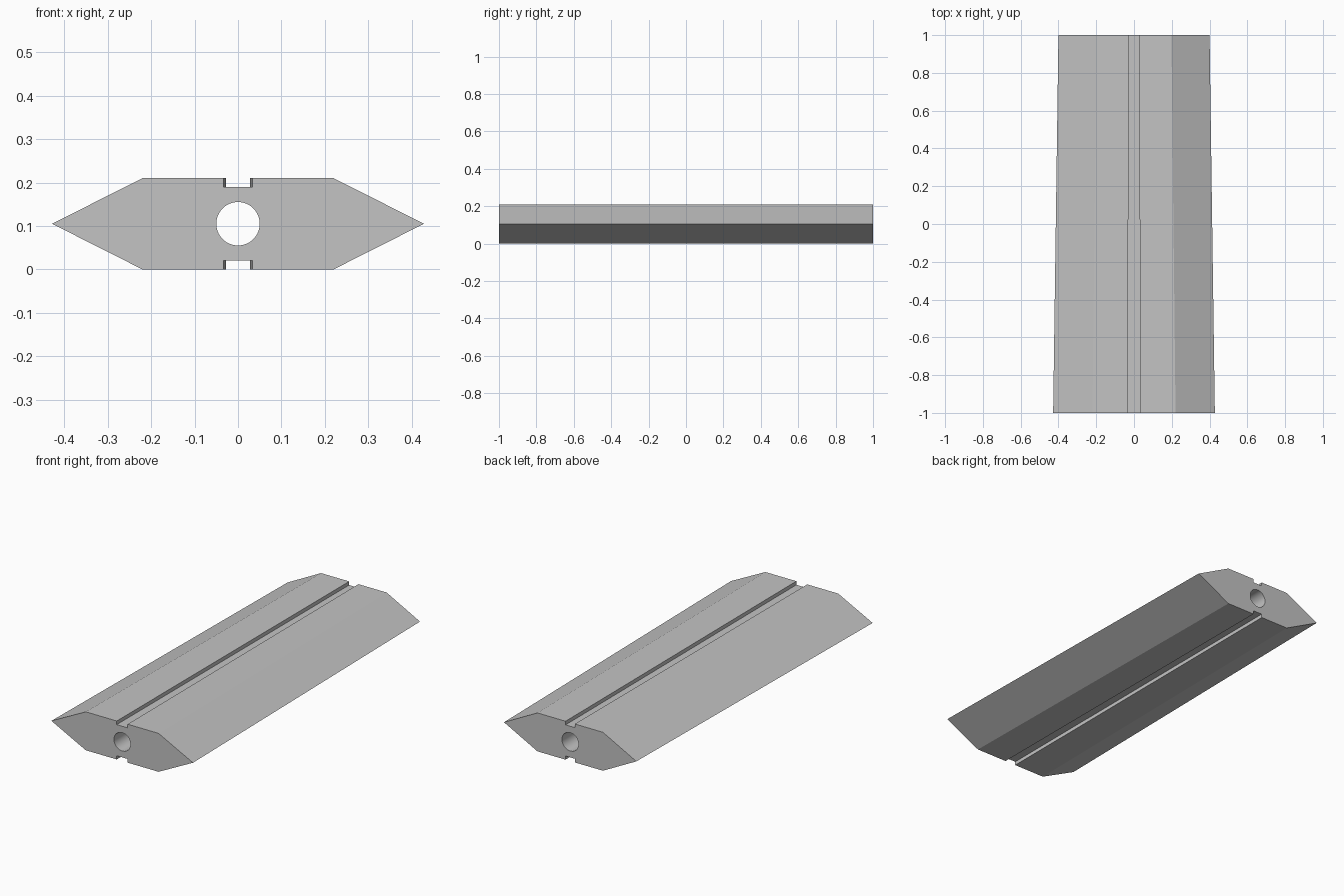
import bpy
import bmesh
import math

# Remove the default object
if "Cube" in bpy.data.objects:
    bpy.data.objects.remove(bpy.data.objects["Cube"], do_unlink=True)

HEIGHT = 0.21
MID = HEIGHT / 2
GROOVE_DEPTH = 0.02

# Single plain colour
grey = bpy.data.materials.new("light grey")
grey.use_nodes = True
colour = (0.55, 0.55, 0.55, 1)
grey.diffuse_color = colour
grey.node_tree.nodes["Principled BSDF"].inputs["Base Color"].default_value = colour


def outline(tip, flat, groove):
    """Pointed section with a groove in the top and bottom, as (x, z) pairs."""
    floor = HEIGHT - GROOVE_DEPTH
    quarter = [(groove, floor), (groove, HEIGHT), (flat, HEIGHT)]
    right = quarter + [(tip, MID)] + [(x, HEIGHT - z) for x, z in reversed(quarter)]
    return right + [(-x, z) for x, z in reversed(right)]


# Tapered body, lofted from the wide front end to the narrow back end
bm = bmesh.new()
front = [bm.verts.new((x, -1, z)) for x, z in outline(0.428, 0.22, 0.033)]
back = [bm.verts.new((x, 1, z)) for x, z in outline(0.40, 0.198, 0.028)]
bm.faces.new(front)
bm.faces.new(back[::-1])
for i in range(len(front)):
    j = (i + 1) % len(front)
    bm.faces.new((front[j], front[i], back[i], back[j]))
bmesh.ops.recalc_face_normals(bm, faces=bm.faces)
mesh = bpy.data.meshes.new("tapered_body")
bm.to_mesh(mesh)
bm.free()
body = bpy.data.objects.new("tapered_body", mesh)
bpy.context.collection.objects.link(body)
mesh.materials.append(grey)

# Round bore running the full length
bpy.ops.mesh.primitive_cylinder_add(vertices=48, radius=0.05, depth=2.4,
                                    location=(0, 0, MID),
                                    rotation=(math.pi / 2, 0, 0))
cutter = bpy.context.object
cutter.name = "bore_cutter"
cutter.hide_render = True
cutter.data.materials.append(grey)

bore = body.modifiers.new("bore", "BOOLEAN")
bore.operation = "DIFFERENCE"
bore.solver = "EXACT"
bore.object = cutter

# Apply the cut, drop the cutter and smooth only the bore wall
bpy.ops.object.select_all(action="DESELECT")
body.select_set(True)
bpy.context.view_layer.objects.active = body
bpy.ops.object.modifier_apply(modifier="bore")
bpy.data.objects.remove(cutter, do_unlink=True)
bpy.ops.object.shade_smooth_by_angle(angle=math.radians(20))
